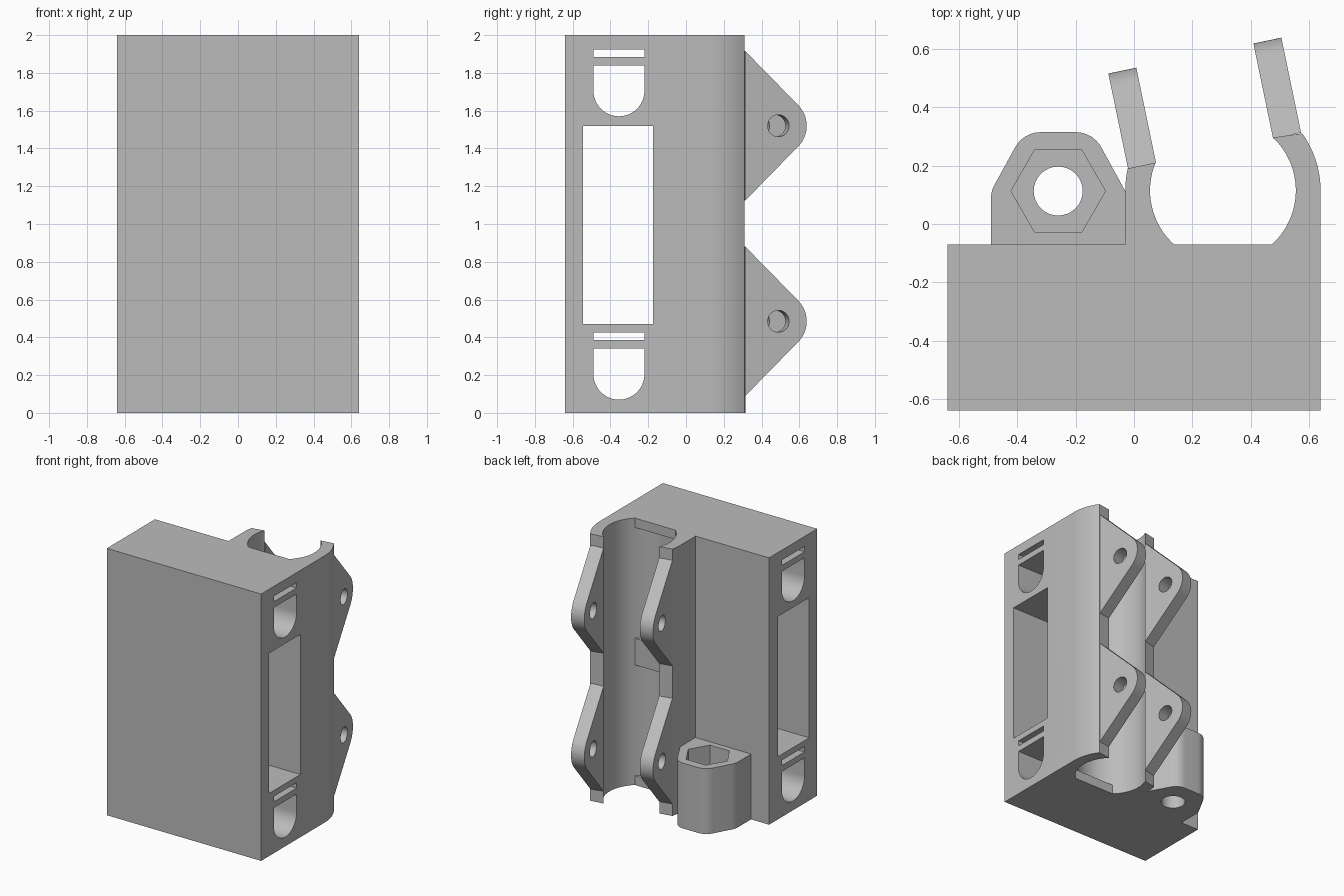
import bpy
import bmesh
from math import cos, sin, radians, sqrt
from mathutils import Vector

cube = bpy.data.objects.get("Cube")
if cube:
    bpy.data.objects.remove(cube, do_unlink=True)

grey = bpy.data.materials.new("plain grey")
grey.use_nodes = True
grey.diffuse_color = (0.5, 0.5, 0.5, 1)
grey.node_tree.nodes["Principled BSDF"].inputs["Base Color"].default_value = (0.5, 0.5, 0.5, 1)


def arc(cx, cy, r, start, end, n):
    angles = [radians(start + (end - start) * i / n) for i in range(n + 1)]
    return [(cx + r * cos(a), cy + r * sin(a)) for a in angles]


def prism(name, points, vec):
    """Closed outline of 3D points, swept along vec."""
    bm = bmesh.new()
    face = bm.faces.new([bm.verts.new(p) for p in points])
    swept = bmesh.ops.extrude_face_region(bm, geom=[face])["geom"]
    verts = [g for g in swept if isinstance(g, bmesh.types.BMVert)]
    bmesh.ops.translate(bm, verts=verts, vec=vec)
    bmesh.ops.recalc_face_normals(bm, faces=bm.faces)
    mesh = bpy.data.meshes.new(name)
    bm.to_mesh(mesh)
    bm.free()
    mesh.materials.append(grey)
    obj = bpy.data.objects.new(name, mesh)
    bpy.context.collection.objects.link(obj)
    return obj


def upright(name, outline, z0, z1):
    return prism(name, [(x, y, z0) for x, y in outline], (0, 0, z1 - z0))


def crosswise(name, outline):
    return prism(name, [(-1, y, z) for y, z in outline], (2, 0, 0))


def rect(a0, a1, b0, b1):
    return [(a0, b0), (a1, b0), (a1, b1), (a0, b1)]


def activate(obj):
    bpy.ops.object.select_all(action="DESELECT")
    obj.select_set(True)
    bpy.context.view_layer.objects.active = obj


def cut(obj, cutter):
    cutter.hide_render = True
    mod = obj.modifiers.new("cut", "BOOLEAN")
    mod.operation = "DIFFERENCE"
    mod.solver = "EXACT"
    mod.object = cutter
    activate(obj)
    bpy.ops.object.modifier_apply(modifier=mod.name)
    bpy.data.objects.remove(cutter, do_unlink=True)


def finish(obj):
    activate(obj)
    bpy.ops.object.shade_smooth_by_angle(angle=radians(25))


# Block with the open bearing clip on its back
CX, CY, BORE, OUTER = 0.305, 0.115, 0.25, 0.335
BACK = -0.07
outline = [(-0.64, -0.64), (0.64, -0.64)]
outline += arc(CX, CY, OUTER, 0, 35.8, 10)
outline += arc(CX, CY, BORE, 46.6, -202.4, 56)
outline += arc(CX, CY, OUTER, 167, 180, 4)
outline += [(CX - OUTER, BACK), (-0.64, BACK)]
body = upright("body", outline, 0, 2)

# Openings running right through from side to side
cut(body, crosswise("window_cutter", rect(-0.545, -0.175, 0.47, 1.52)))
for base in (0, 1.5):
    cut(body, crosswise("strap_slot_cutter", rect(-0.49, -0.22, base + 0.385, base + 0.425)))
    rounded = arc(-0.355, base + 0.205, 0.135, 180, 360, 24)
    rounded += [(-0.22, base + 0.34), (-0.49, base + 0.34)]
    cut(body, crosswise("round_slot_cutter", rounded))
finish(body)

# Flat stops in the bottom of the bore
half = sqrt(BORE ** 2 - (CY - BACK) ** 2)
for name, z0, z1 in (("lower", 0, 0.07), ("middle", 0.9, 1.1), ("upper", 1.93, 2)):
    upright(name + "_bearing_stop", rect(CX - half, CX + half, -0.14, BACK), z0, z1)

# Tilted clamping ears with bolt holes
along = Vector((-sin(radians(11.7)), cos(radians(11.7)), 0))
across = Vector((along.y, -along.x, 0))
REACH, TIP, THICK = 0.18, 0.153, 0.098
ear_outline = [(0, REACH + TIP * sqrt(2)), (0, -REACH - TIP * sqrt(2))]
ear_outline += arc(REACH, 0, TIP, -45, 45, 16)
hole_outline = arc(REACH, 0, 0.058, 0, 345, 23)
for side, foot in (("left", (0.525, 0.303, 0)), ("right", (0.0275, 0.2, 0))):
    for level, z in (("lower", 0.485), ("upper", 1.52)):
        def place(points, offset):
            start = Vector(foot) + across * offset
            return [start + along * d + Vector((0, 0, z + h)) for d, h in points]
        ear = prism(f"{level}_{side}_ear", place(ear_outline, -THICK / 2), across * THICK)
        cut(ear, prism("bolt_cutter", place(hole_outline, -0.1), across * 0.2))
        finish(ear)

# Nut boss with a hexagonal pocket and a through hole
BX, BY = -0.26, 0.113
boss_outline = [(-0.03, BACK - 0.01), (-0.03, BY)]
boss_outline += arc(-0.2, 0.215, 0.1, 30, 90, 8)
boss_outline += arc(-0.32, 0.215, 0.1, 90, 150, 8)
boss_outline += arc(-0.391, 0.086, 0.1, 150, 180, 5)
boss_outline += [(-0.491, BACK - 0.01)]
boss = upright("nut_boss", boss_outline, 0, 0.49)
cut(boss, upright("nut_cutter", arc(BX, BY, 0.162, 0, 300, 5), 0.27, 0.6))
cut(boss, upright("rod_cutter", arc(BX, BY, 0.084, 0, 348.75, 31), -0.1, 0.6))
finish(boss)
